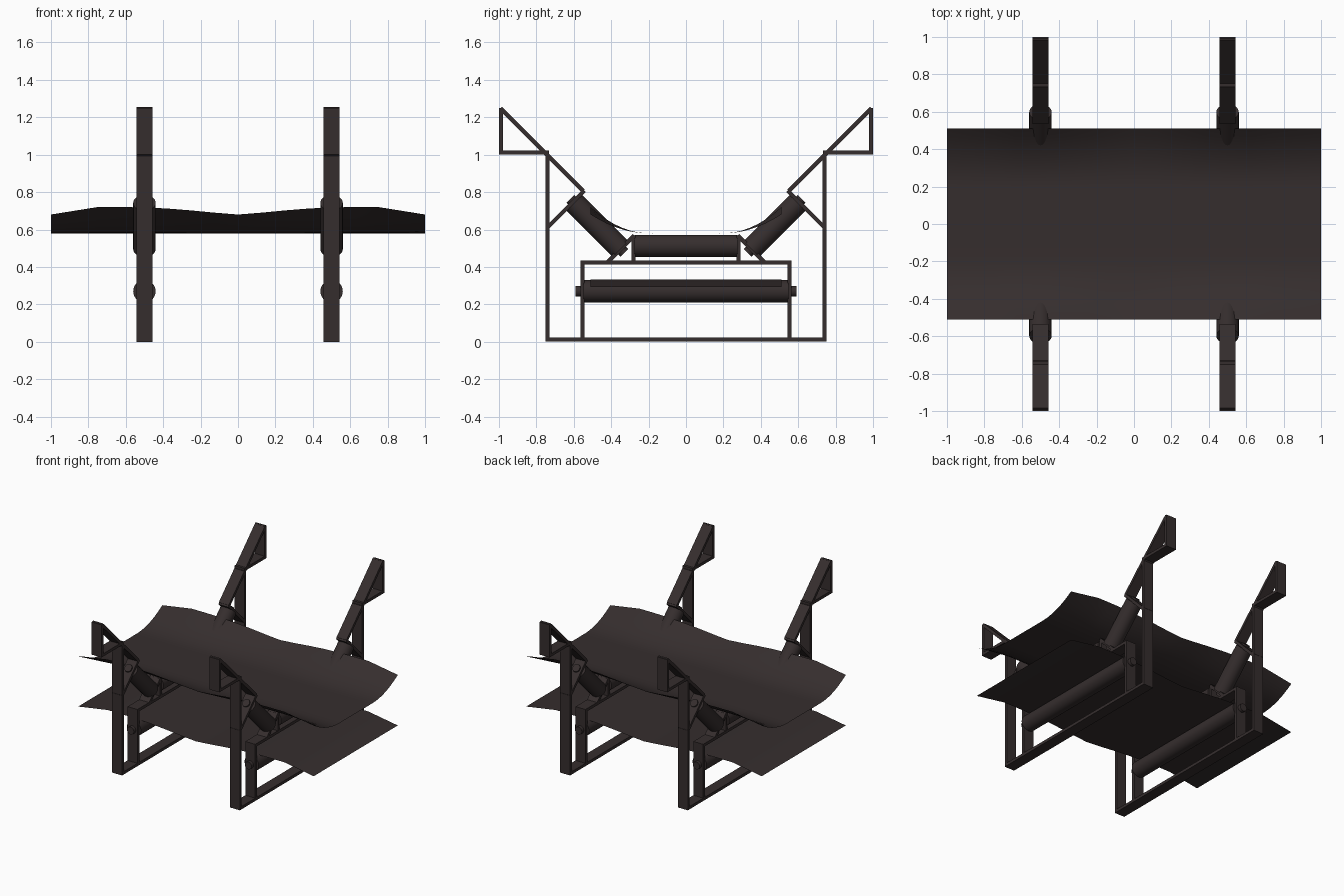
import bpy, bmesh, math
from mathutils import Vector, Matrix

if "Cube" in bpy.data.objects:
    bpy.data.objects.remove(bpy.data.objects["Cube"])

steel = bpy.data.materials.new("dark_brown_steel")
steel.diffuse_color = (0.036, 0.027, 0.027, 1)
steel.use_nodes = True
steel.node_tree.nodes["Principled BSDF"].inputs["Base Color"].default_value = steel.diffuse_color


def finish(bm, name, smooth=True):
    me = bpy.data.meshes.new(name)
    bm.to_mesh(me)
    bm.free()
    me.materials.append(steel)
    ob = bpy.data.objects.new(name, me)
    bpy.context.collection.objects.link(ob)
    if smooth:
        bpy.ops.object.select_all(action='DESELECT')
        ob.select_set(True)
        bpy.context.view_layer.objects.active = ob
        bpy.ops.object.shade_smooth_by_angle(angle=math.radians(35))
    return ob


def bar(bm, x, a, b, t=0.022, w=0.084):
    """Flat strip from a to b, both (y, z), width w along x."""
    a, b = Vector((x, *a)), Vector((x, *b))
    d = b - a
    ang = math.atan2(d.z, d.y)
    m = (Matrix.Translation((a + b) / 2) @ Matrix.Rotation(ang, 4, 'X')
         @ Matrix.Diagonal((w, d.length, t, 1)))
    bmesh.ops.create_cube(bm, size=1, matrix=m)


def cyl(bm, c, half, r, ang, seg):
    m = (Matrix.Translation(c) @ Matrix.Rotation(ang, 4, 'X')
         @ Matrix.Rotation(math.pi / 2, 4, 'X'))
    bmesh.ops.create_cone(bm, cap_ends=True, segments=seg, radius1=r,
                          radius2=r, depth=2 * half, matrix=m)


def roller(name, x, y, z, half, axle_half, ang=0):
    bm = bmesh.new()
    cyl(bm, (x, y, z), half, 0.06, ang, 32)
    cyl(bm, (x, y, z), axle_half, 0.029, ang, 16)
    finish(bm, name)


# strips on one side of a frame, as (y, z) pairs for the +y half
SIDE = [
    ((0.741, 0.0), (0.741, 1.005)),      # outer post
    ((0.549, 0.805), (0.992, 1.248)),    # upper slanted guard
    ((0.989, 1.25), (0.989, 1.0)),       # guard end
    ((0.999, 1.011), (0.732, 1.011)),    # guard shelf
    ((0.543, 0.808), (0.745, 0.606)),    # upper roller plate
    ((0.276, 0.568), (0.420, 0.424)),    # lower roller plate
    ((0.281, 0.42), (0.281, 0.568)),     # middle roller post
    ((0.554, 0.01), (0.554, 0.434)),     # inner post
]

for x, tag in ((-0.5, "left"), (0.5, "right")):
    bm = bmesh.new()
    bar(bm, x, (-0.752, 0.011), (0.752, 0.011))
    bar(bm, x, (-0.565, 0.424), (0.565, 0.424))
    for s in (-1, 1):
        for a, b in SIDE:
            bar(bm, x, (s * a[0], a[1]), (s * b[0], b[1]))
    finish(bm, tag + "_frame", smooth=False)

    # carrying rollers and return roller
    roller(tag + "_middle_roller", x, 0, 0.512, 0.275, 0.285)
    roller(tag + "_return_roller", x, 0, 0.27, 0.548, 0.59)
    for s, side in ((-1, "front"), (1, "back")):
        roller(f"{tag}_{side}_tilted_roller", x, s * 0.474, 0.619,
               0.175, 0.204, s * math.pi / 4)

# sag along the belt: 0 = fully lifted, 1 = lowest
SAG = {0: 1.0, 0.125: 0.75, 0.25: 0.45, 0.375: 0.2, 0.5: 0.05, 0.625: 0.0,
       0.75: 0.0, 1.0: 1.0}


def belt(name, height):
    bm = bmesh.new()
    xs = sorted({s * k for k in SAG for s in (-1, 1)})
    ys = [-0.51 + 1.02 * i / 24 for i in range(25)]
    g = [[bm.verts.new((x, y, height(SAG[abs(x)], abs(y)))) for y in ys]
         for x in xs]
    for i in range(len(xs) - 1):
        for j in range(len(ys) - 1):
            bm.faces.new((g[i][j], g[i + 1][j], g[i + 1][j + 1], g[i][j + 1]))
    finish(bm, name)


# upper belt is a trough whose raised edges sag; lower belt sags as a whole
belt("upper_belt", lambda s, y: 0.58 + (0.14 - 0.04 * s)
     * (max(0, y - 0.2) / 0.31) ** 2)
belt("lower_belt", lambda s, y: 0.332 - 0.04 * s)
